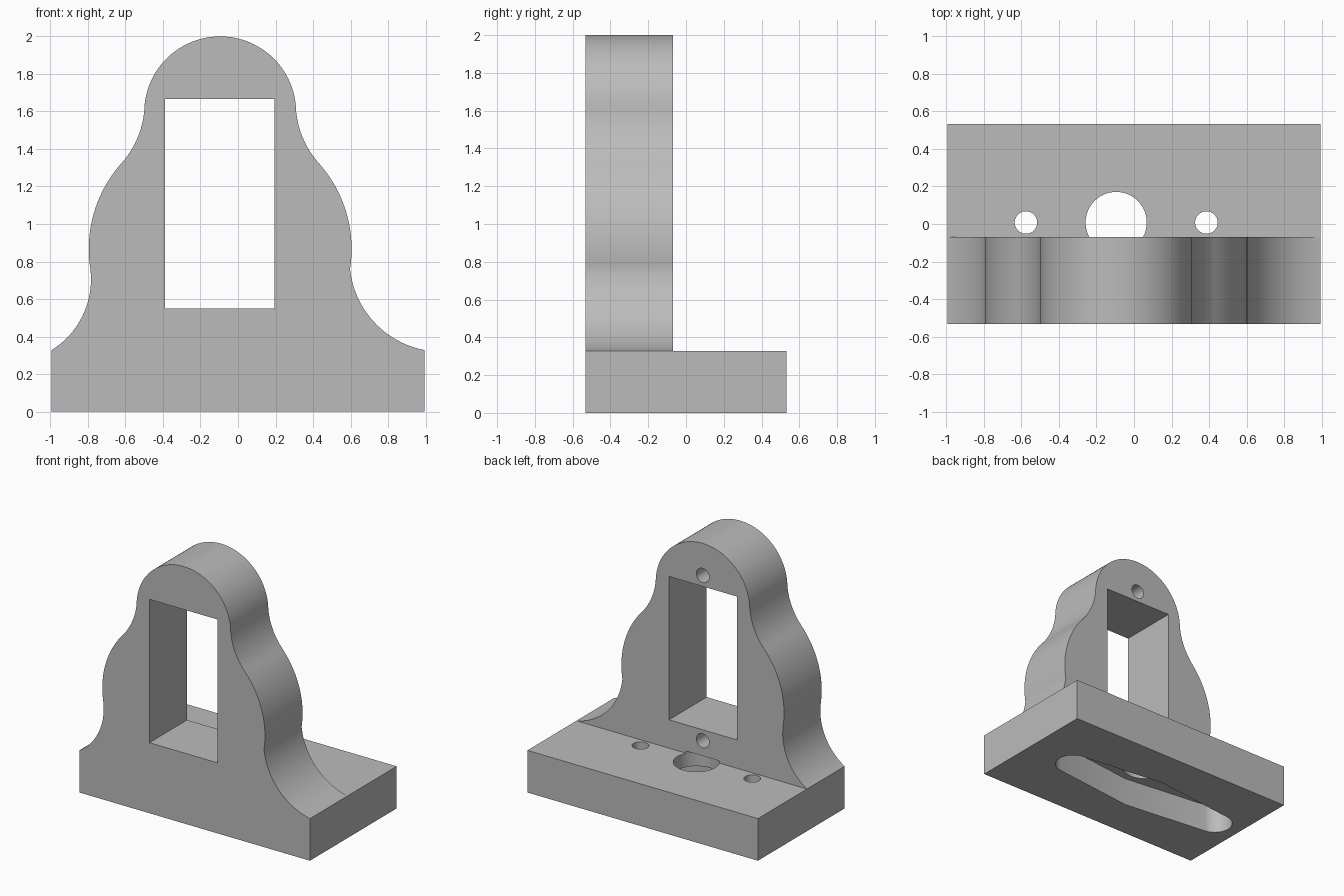
import bpy, bmesh
from math import sin, cos, pi, radians, atan2
from mathutils import Vector, Matrix

cube = bpy.data.objects.get("Cube")
if cube:
    bpy.data.objects.remove(cube)

AXIS = -0.095            # centre line of the arch and holes
FRONT, BACK = -0.533, 0.533
PLATE_BACK = -0.07
SIDE = 0.993
BASE_TOP = 0.328

grey = bpy.data.materials.new("plain grey")
grey.use_nodes = True
grey.diffuse_color = (0.5, 0.5, 0.5, 1)
grey.node_tree.nodes["Principled BSDF"].inputs["Base Color"].default_value = (0.5, 0.5, 0.5, 1)


def arc(a, b, c, steps=20):
    """Points on the circle from a through b to c."""
    a, b, c = Vector(a), Vector(b), Vector(c)
    u, v = b - a, c - a
    d = 2 * (u.x * v.y - u.y * v.x)
    o = a + Vector((v.y * u.dot(u) - u.y * v.dot(v), u.x * v.dot(v) - v.x * u.dot(u))) / d
    r = (a - o).length
    start = atan2(a.y - o.y, a.x - o.x)
    sweep = (atan2(c.y - o.y, c.x - o.x) - start) % (2 * pi)
    if d < 0:
        sweep -= 2 * pi
    return [(o.x + r * cos(start + sweep * i / steps), o.y + r * sin(start + sweep * i / steps))
            for i in range(steps + 1)]


def prism(name, outline, low, high, axis="Z"):
    """Extrude an outline along z, or an x-z outline along y."""
    bm = bmesh.new()
    place = (lambda p, h: (p[0], p[1], h)) if axis == "Z" else (lambda p, h: (p[0], h, p[1]))
    face = bm.faces.new([bm.verts.new(place(p, low)) for p in outline])
    grown = bmesh.ops.extrude_face_region(bm, geom=[face])
    shift = Vector(place((0, 0), high - low))
    bmesh.ops.translate(bm, vec=shift, verts=[g for g in grown["geom"] if isinstance(g, bmesh.types.BMVert)])
    bmesh.ops.recalc_face_normals(bm, faces=bm.faces)
    mesh = bpy.data.meshes.new(name)
    bm.to_mesh(mesh)
    bm.free()
    mesh.materials.append(grey)
    obj = bpy.data.objects.new(name, mesh)
    bpy.context.collection.objects.link(obj)
    return obj


def box(x0, x1, y0, y1):
    return [(x0, y0), (x1, y0), (x1, y1), (x0, y1)]


def circle(x, y, r, n=48):
    return [(x + r * cos(2 * pi * i / n), y + r * sin(2 * pi * i / n)) for i in range(n)]


def combine(target, tool, operation):
    """Apply a boolean and discard the tool."""
    tool.hide_render = True
    mod = target.modifiers.new("boolean", "BOOLEAN")
    mod.operation, mod.object, mod.solver = operation, tool, "EXACT"
    bpy.context.view_layer.objects.active = target
    bpy.ops.object.modifier_apply(modifier=mod.name)
    bpy.data.objects.remove(tool)


# Stepped arch outline, from the right-hand foot round to the other foot
shoulder = arc((0.597, 0.76), (0.551, 1.135), (0.432, 1.323))
waist = arc((0.432, 1.323), (0.352, 1.445), (0.31, 1.60))
half = shoulder + waist[1:]
crown = arc((0.31, 1.60), (AXIS, 2.0), (2 * AXIS - 0.31, 1.60), 48)
mirrored = [(2 * AXIS - x, z) for x, z in reversed(half)]
right_foot = arc((SIDE, BASE_TOP), (0.70, 0.507), (0.597, 0.76))
left_foot = arc((-0.787, 0.76), (-0.81, 0.555), (-SIDE, BASE_TOP))
outline = ([(-SIDE, 0.2), (SIDE, 0.2)] + right_foot + half[1:] + crown[1:]
           + mirrored[1:] + left_foot[1:])

# Base block joined with the upright plate
bracket = prism("bearing_bracket", box(-SIDE, SIDE, FRONT, BACK), 0, BASE_TOP)
combine(bracket, prism("upright_plate", outline, FRONT, PLATE_BACK, "Y"), "UNION")

# Rectangular window through the plate
combine(bracket, prism("window_cutter", box(-0.39, 0.195, 0.549, 1.665), -0.8, 0.2, "Y"), "DIFFERENCE")

# Blind pin holes above and below the window
for z in (1.75, 0.464):
    combine(bracket, prism("pin_cutter", circle(AXIS, z, 0.055), -0.32, 0.1, "Y"), "DIFFERENCE")

# Round-ended slot under the base, widest in the middle
end = [(0.68 + 0.13 * cos(radians(t)), 0.13 * sin(radians(t))) for t in range(-84, 85, 7)]
slot = [(0, -0.21)] + end + [(0, 0.21)] + [(-x, -y) for x, y in end]
slot = [(AXIS + x, y) for x, y in slot]
combine(bracket, prism("slot_cutter", slot, -0.2, 0.22), "DIFFERENCE")

# Centre bore and two bolt holes down into the slot
combine(bracket, prism("bore_cutter", circle(AXIS, 0.008, 0.163, 64), 0.1, 0.345), "DIFFERENCE")
for x in (AXIS - 0.481, AXIS + 0.481):
    combine(bracket, prism("bolt_cutter", circle(x, 0.008, 0.06), 0.1, 0.5), "DIFFERENCE")

# Smooth curved walls, sharp edges
bpy.ops.object.select_all(action="DESELECT")
bracket.select_set(True)
bpy.context.view_layer.objects.active = bracket
bpy.ops.object.shade_smooth_by_angle(angle=radians(20))
